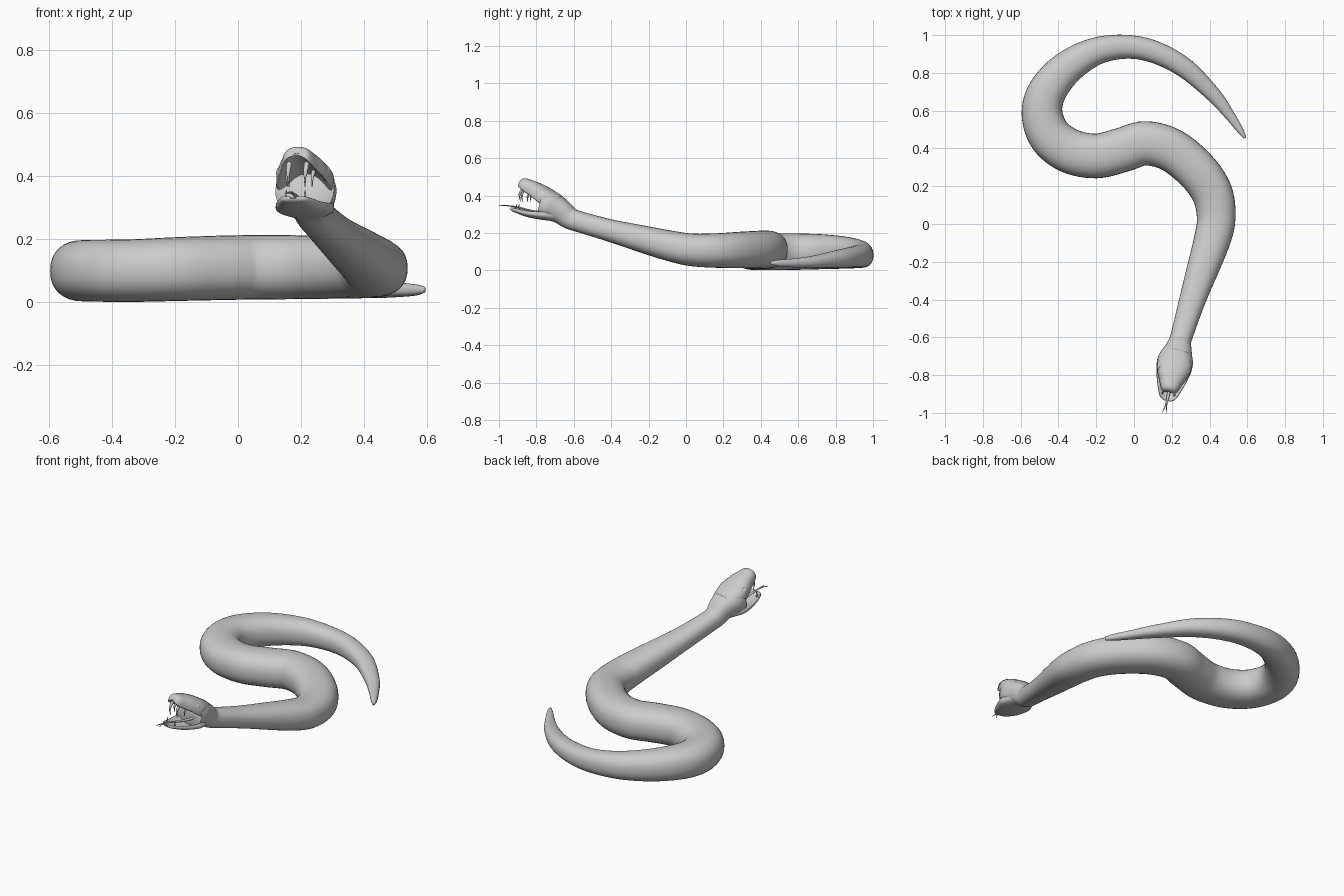
import bpy, bmesh, math
from mathutils import Vector, Matrix

UP = Vector((0, 0, 1))


def catmull(pts, steps):
    """Smoothly resample rows of numbers."""
    rows = [tuple(p) for p in pts]
    rows = [rows[0]] + rows + [rows[-1]]
    out = []
    for i in range(1, len(rows) - 2):
        for k in range(steps):
            t = k / steps
            out.append([0.5 * (2 * b + (c - a) * t + (2 * a - 5 * b + 4 * c - d) * t * t
                               + (3 * b - a - 3 * c + d) * t ** 3)
                        for a, b, c, d in zip(*rows[i - 1:i + 3])])
    out.append(list(rows[-1]))
    return out


def finish(name, bm):
    bmesh.ops.recalc_face_normals(bm, faces=bm.faces)
    mesh = bpy.data.meshes.new(name)
    bm.to_mesh(mesh)
    bm.free()
    for p in mesh.polygons:
        p.use_smooth = True
    ob = bpy.data.objects.new(name, mesh)
    bpy.context.collection.objects.link(ob)
    return ob


def loft(name, pts, segs=32, steps=6, power=2.3, dish=0, pull=0):
    """Sweep oval sections along rows of (x, y, z, half width, half height).
    dish = 1 hollows the top side, -1 the underside; pull sinks the end cap."""
    rows = catmull(pts, steps)
    bm = bmesh.new()
    rings = []
    for i, (x, y, z, w, h) in enumerate(rows):
        a, b = rows[max(i - 1, 0)], rows[min(i + 1, len(rows) - 1)]
        tan = (Vector(b[:3]) - Vector(a[:3])).normalized()
        side = tan.cross(UP).normalized()
        up = side.cross(tan)
        ring = []
        for k in range(segs):
            t = 2 * math.pi * k / segs
            c, s = math.cos(t), math.sin(t)
            u = math.copysign(abs(c) ** (2 / power), c)
            v = math.copysign(abs(s) ** (2 / power), s)
            if dish * v > 1e-6:
                v = dish * 2.5 * (abs(v) - 1.2 * v * v)
            ring.append(bm.verts.new(Vector((x, y, z)) + side * (u * w) + up * (v * h)))
        rings.append(ring)
    for r, q in zip(rings, rings[1:]):
        for k in range(segs):
            n = (k + 1) % segs
            bm.faces.new((r[k], r[n], q[n], q[k]))
    bm.faces.new(rings[0])
    centre = bm.verts.new(Vector(rows[-1][:3]) - tan * pull)
    for k in range(segs):
        bm.faces.new((rings[-1][k], rings[-1][(k + 1) % segs], centre))
    return finish(name, bm)


def axis_x(y):
    """Centre line of the turned head."""
    return 0.235 + 0.21 * (y + 0.65)


def head_rows(rows):
    return [(axis_x(y), y, z, w, h) for y, z, w, h in rows]


# Body from tail tip to back of the mouth
loft("body", [
    (0.588, 0.456, 0.04, 0.008, 0.010),
    (0.56, 0.50, 0.039, 0.018, 0.018),
    (0.50, 0.585, 0.040, 0.028, 0.024),
    (0.42, 0.685, 0.046, 0.040, 0.033),
    (0.27, 0.825, 0.063, 0.053, 0.048),
    (0.11, 0.910, 0.073, 0.059, 0.058),
    (-0.04, 0.938, 0.079, 0.063, 0.065),
    (-0.20, 0.915, 0.088, 0.073, 0.076),
    (-0.35, 0.830, 0.096, 0.089, 0.087),
    (-0.455, 0.710, 0.10, 0.101, 0.094),
    (-0.487, 0.590, 0.10, 0.108, 0.097),
    (-0.445, 0.467, 0.10, 0.114, 0.098),
    (-0.34, 0.387, 0.10, 0.118, 0.099),
    (-0.20, 0.360, 0.105, 0.118, 0.101),
    (-0.06, 0.393, 0.109, 0.118, 0.102),
    (0.06, 0.427, 0.111, 0.117, 0.102),
    (0.20, 0.390, 0.111, 0.115, 0.101),
    (0.335, 0.280, 0.109, 0.112, 0.097),
    (0.415, 0.160, 0.106, 0.108, 0.092),
    (0.435, 0.03, 0.110, 0.102, 0.087),
    (0.415, -0.08, 0.130, 0.097, 0.082),
    (0.37, -0.22, 0.165, 0.086, 0.073),
    (0.31, -0.40, 0.212, 0.070, 0.060),
    (0.262, -0.56, 0.257, 0.060, 0.056),
    (0.244, -0.62, 0.278, 0.059, 0.058),
    (0.233, -0.67, 0.315, 0.074, 0.067),
    (0.220, -0.72, 0.343, 0.094, 0.078),
    (0.211, -0.765, 0.357, 0.094, 0.080),
], pull=0.07)

# Raised upper head and snout, hollow palate
loft("upper_head", head_rows([
    (-0.69, 0.350, 0.075, 0.055), (-0.75, 0.385, 0.092, 0.058),
    (-0.80, 0.418, 0.078, 0.052), (-0.84, 0.440, 0.060, 0.046),
    (-0.872, 0.458, 0.046, 0.038), (-0.886, 0.465, 0.034, 0.026),
    (-0.890, 0.467, 0.018, 0.012)]), dish=-1)

# Lower jaw with a hollow floor
loft("lower_jaw", head_rows([
    (-0.68, 0.295, 0.065, 0.035), (-0.75, 0.298, 0.092, 0.030),
    (-0.80, 0.302, 0.086, 0.026), (-0.85, 0.309, 0.072, 0.022),
    (-0.90, 0.322, 0.053, 0.017), (-0.925, 0.329, 0.038, 0.013),
    (-0.935, 0.332, 0.018, 0.007)]), dish=1)

# Eyes, turned with the head
for name, x, y in (("right_eye", 0.279, -0.786), ("left_eye", 0.137, -0.754)):
    bm = bmesh.new()
    m = (Matrix.Translation((x, y, 0.408)) @ Matrix.Rotation(-0.21, 4, 'Z')
         @ Matrix.Diagonal((0.65, 1, 1, 1)))
    bmesh.ops.create_uvsphere(bm, u_segments=20, v_segments=12, radius=0.024, matrix=m)
    finish(name, bm)

# Curved fangs and small lower teeth
for label, s in (("right", 1), ("left", -1)):
    def at(y, t, z, r):
        return (axis_x(y) + 0.98 * s * t, y - 0.21 * s * t, z, r, r)
    loft(label + "_fang", [at(-0.862, 0.028, 0.440, 0.009), at(-0.880, 0.028, 0.415, 0.007),
                           at(-0.884, 0.027, 0.392, 0.004), at(-0.878, 0.026, 0.366, 0.001)],
         segs=10, steps=4, power=2)
    loft(label + "_rear_fang", [at(-0.825, 0.042, 0.415, 0.007), at(-0.838, 0.041, 0.395, 0.005),
                                at(-0.838, 0.040, 0.365, 0.001)], segs=10, steps=4, power=2)
    loft(label + "_lower_tooth", [at(-0.898, 0.032, 0.322, 0.005), at(-0.902, 0.031, 0.338, 0.004),
                                  at(-0.896, 0.030, 0.356, 0.001)], segs=10, steps=4, power=2)
    # Tongue fork
    loft(label + "_tongue_tip", [at(-0.945, 0.001, 0.345, 0.004), at(-0.97, 0.004, 0.348, 0.003),
                                 at(-1.0, 0.013, 0.345, 0.001)], segs=10, steps=4, power=2)

# Tongue
loft("tongue", head_rows([(-0.73, 0.308, 0.012, 0.005), (-0.82, 0.318, 0.011, 0.005),
                          (-0.90, 0.338, 0.008, 0.004), (-0.955, 0.346, 0.005, 0.003)]),
     segs=12, power=2)
